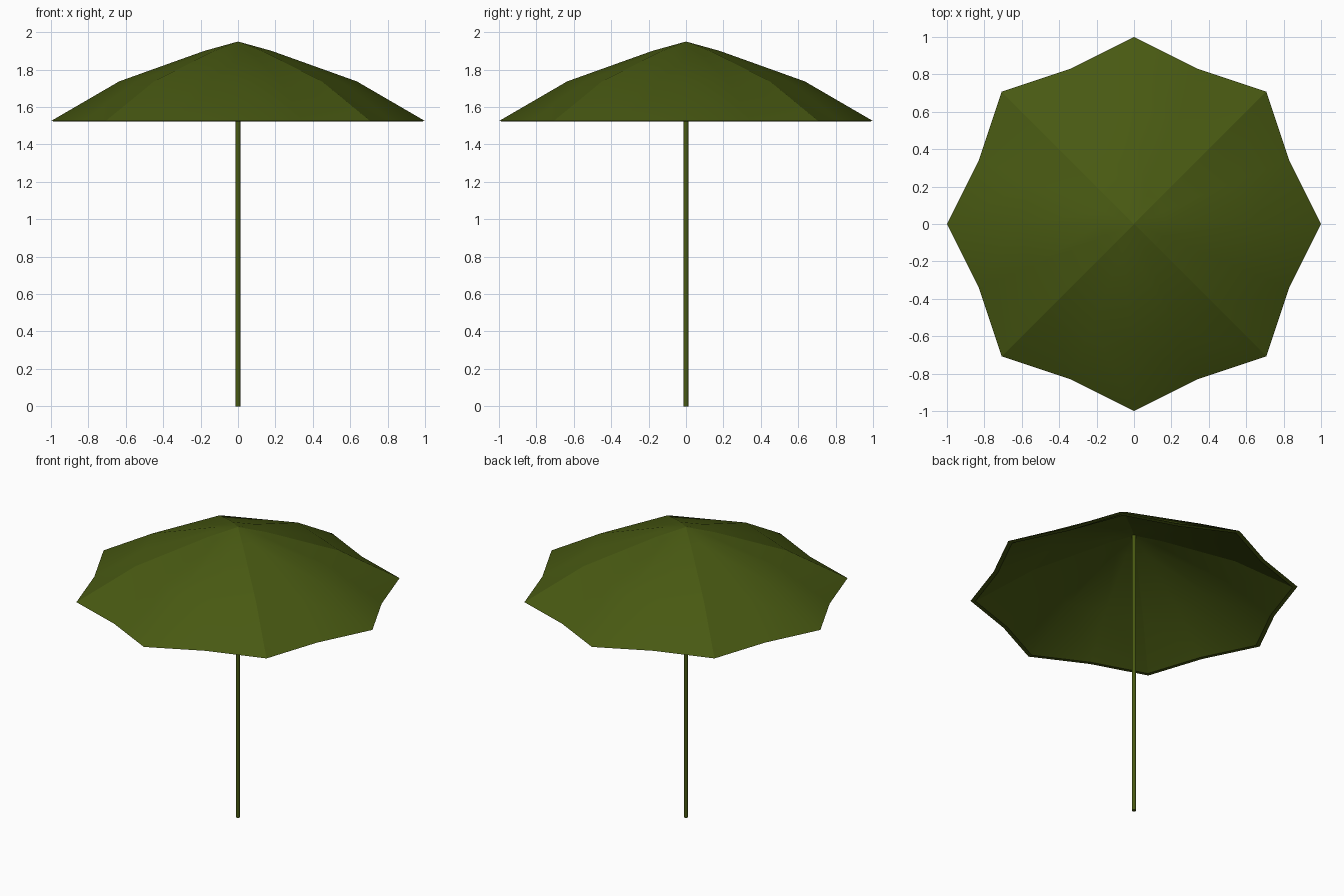
import bpy
import bmesh
from math import cos, sin, pi

default = bpy.data.objects.get("Cube")
if default:
    bpy.data.objects.remove(default)

RIBS = 8
STEPS = RIBS * 2  # a rib and a panel middle alternate

green = bpy.data.materials.new("olive_green")
green.use_nodes = True
colour = (0.065, 0.10, 0.006, 1)
green.diffuse_color = colour
green.node_tree.nodes["Principled BSDF"].inputs["Base Color"].default_value = colour


def add_object(name, bm):
    mesh = bpy.data.meshes.new(name)
    bm.to_mesh(mesh)
    bm.free()
    mesh.materials.append(green)
    obj = bpy.data.objects.new(name, mesh)
    bpy.context.collection.objects.link(obj)
    return obj


# Canopy: outer skin, narrow hem, then inner skin (radius, height, panel middle factor)
flat = cos(pi / RIBS)
scallop = 0.897
rings = [(0.18, 1.90, flat), (0.635, 1.737, flat), (1.0, 1.525, scallop),
         (0.97, 1.522, scallop), (0.62, 1.722, flat), (0.17, 1.887, flat)]

bm = bmesh.new()
loops = []
for radius, height, middle in rings:
    loop = []
    for i in range(STEPS):
        r = radius * (middle if i % 2 else 1)
        a = 2 * pi * i / STEPS
        loop.append(bm.verts.new((r * cos(a), r * sin(a), height)))
    loops.append(loop)
top = bm.verts.new((0, 0, 1.95))
under = bm.verts.new((0, 0, 1.935))

for i in range(STEPS):
    j = (i + 1) % STEPS
    bm.faces.new((top, loops[0][i], loops[0][j]))
    bm.faces.new((under, loops[-1][j], loops[-1][i]))
    for upper, lower in zip(loops, loops[1:]):
        bm.faces.new((upper[i], lower[i], lower[j], upper[j]))

# Soft panels with creases along the diagonal ribs and around the hem
for face in bm.faces:
    face.smooth = True
for i in range(STEPS):
    if i % 4 == 2:
        column = [top] + [loop[i] for loop in loops] + [under]
        for a, b in zip(column, column[1:]):
            bm.edges.get((a, b)).smooth = False
    for loop in loops[2:4]:
        bm.edges.get((loop[i], loop[(i + 1) % STEPS])).smooth = False
bmesh.ops.recalc_face_normals(bm, faces=bm.faces)
add_object("canopy", bm)

# Pole from the ground up to the underside of the canopy
bm = bmesh.new()
pole_height = 1.935
bmesh.ops.create_cone(bm, cap_ends=True, segments=12, radius1=0.0135,
                      radius2=0.0135, depth=pole_height)
bmesh.ops.translate(bm, verts=bm.verts, vec=(0, 0, pole_height / 2))
for face in bm.faces:
    face.smooth = len(face.verts) == 4
add_object("pole", bm)
